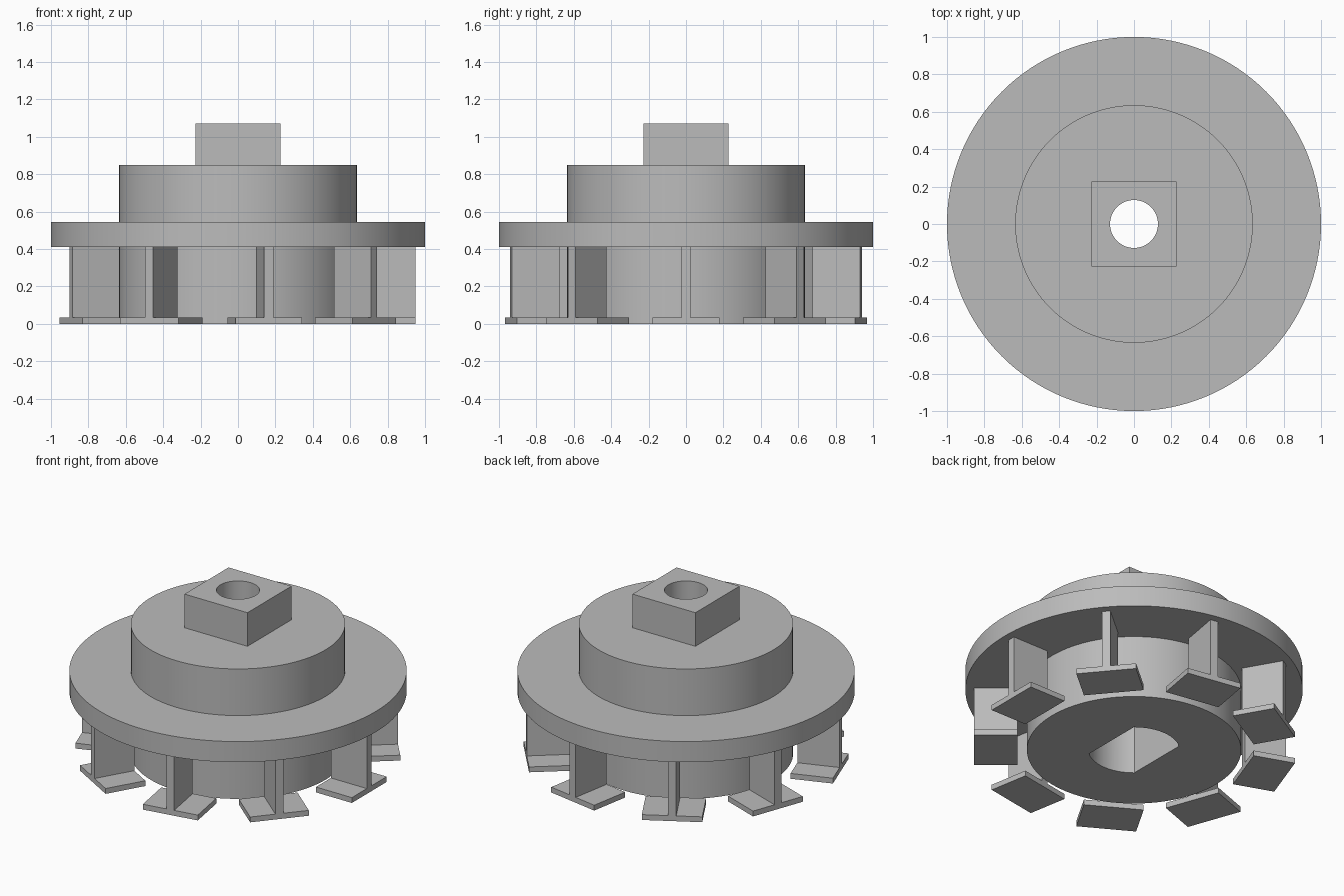
import bpy, bmesh
from math import acos, cos, sin, pi, radians
from mathutils import Matrix, Vector

cube = bpy.data.objects.get("Cube")
if cube:
    bpy.data.objects.remove(cube, do_unlink=True)

grey = bpy.data.materials.new("plain grey")
grey.use_nodes = True
colour = (0.5, 0.5, 0.5, 1)
grey.diffuse_color = colour
grey.node_tree.nodes["Principled BSDF"].inputs["Base Color"].default_value = colour


def finish(name, bm):
    """Turn a bmesh into a grey object."""
    bmesh.ops.recalc_face_normals(bm, faces=bm.faces)
    mesh = bpy.data.meshes.new(name)
    bm.to_mesh(mesh)
    bm.free()
    mesh.materials.append(grey)
    obj = bpy.data.objects.new(name, mesh)
    bpy.context.collection.objects.link(obj)
    return obj


def box(name, low, high, turn=0):
    """Box between two corners, turned about the z axis."""
    low, high = Vector(low), Vector(high)
    bm = bmesh.new()
    bmesh.ops.create_cube(bm, size=1)
    place = Matrix.Translation((low + high) / 2) @ Matrix.Diagonal((*(high - low), 1))
    bm.transform(Matrix.Rotation(turn, 4, "Z") @ place)
    return finish(name, bm)


def prism(name, outline, bottom, top):
    """Extrude a flat outline upwards."""
    bm = bmesh.new()
    face = bm.faces.new([bm.verts.new((x, y, bottom)) for x, y in outline])
    result = bmesh.ops.extrude_face_region(bm, geom=[face])
    verts = [v for v in result["geom"] if isinstance(v, bmesh.types.BMVert)]
    bmesh.ops.translate(bm, verts=verts, vec=(0, 0, top - bottom))
    cutter = finish(name, bm)
    cutter.hide_render = True
    return cutter


def activate(obj):
    bpy.ops.object.select_all(action="DESELECT")
    obj.select_set(True)
    bpy.context.view_layer.objects.active = obj


def cut(obj, cutter):
    mod = obj.modifiers.new("cut", "BOOLEAN")
    mod.operation = "DIFFERENCE"
    mod.solver = "EXACT"
    mod.object = cutter
    activate(obj)
    bpy.ops.object.modifier_apply(modifier=mod.name)


def arc(radius, start, end, steps):
    angles = [start + (end - start) * i / steps for i in range(steps + 1)]
    return [(radius * cos(a), radius * sin(a)) for a in angles]


# Turned hub: lower drum, wide flange and upper drum
profile = [(0, 0), (0.635, 0), (0.635, 0.41), (1, 0.41),
           (1, 0.545), (0.635, 0.545), (0.635, 0.85), (0, 0.85)]
bm = bmesh.new()
verts = [bm.verts.new((r, 0, z)) for r, z in profile]
edges = [bm.edges.new(pair) for pair in zip(verts, verts[1:])]
bmesh.ops.spin(bm, geom=verts + edges, cent=(0, 0, 0), axis=(0, 0, 1),
               angle=2 * pi, steps=128)
bmesh.ops.remove_doubles(bm, verts=bm.verts, dist=0.0001)
hub = finish("hub", bm)

# Square boss on top
boss = box("boss", (-0.228, -0.228, 0.85), (0.228, 0.228, 1.07))

# Round bore from above and a pocket with two flats from below
bore = prism("bore_cutter", arc(0.128, 0, 2 * pi, 64)[:-1], 0.4, 1.2)
half = acos(0.175 / 0.27)
back_arc = arc(0.27, half, pi - half, 24)
pocket = prism("pocket_cutter", back_arc + [(-x, -y) for x, y in back_arc], -0.1, 0.55)
cut(hub, pocket)
cut(hub, bore)
cut(boss, bore)
for cutter in (bore, pocket):
    bpy.data.objects.remove(cutter, do_unlink=True)
for part in (hub, boss):
    activate(part)
    bpy.ops.object.shade_smooth_by_angle(angle=radians(30))

# Ring of nine upright ribs, each on a flat foot
count = 9
for i in range(count):
    turn = 2 * pi * i / count
    box(f"rib_{i + 1}", (0.69, -0.025, 0.035), (0.95, 0.025, 0.41), turn)
    box(f"foot_{i + 1}", (0.69, -0.18, 0), (0.95, 0.18, 0.035), turn)
